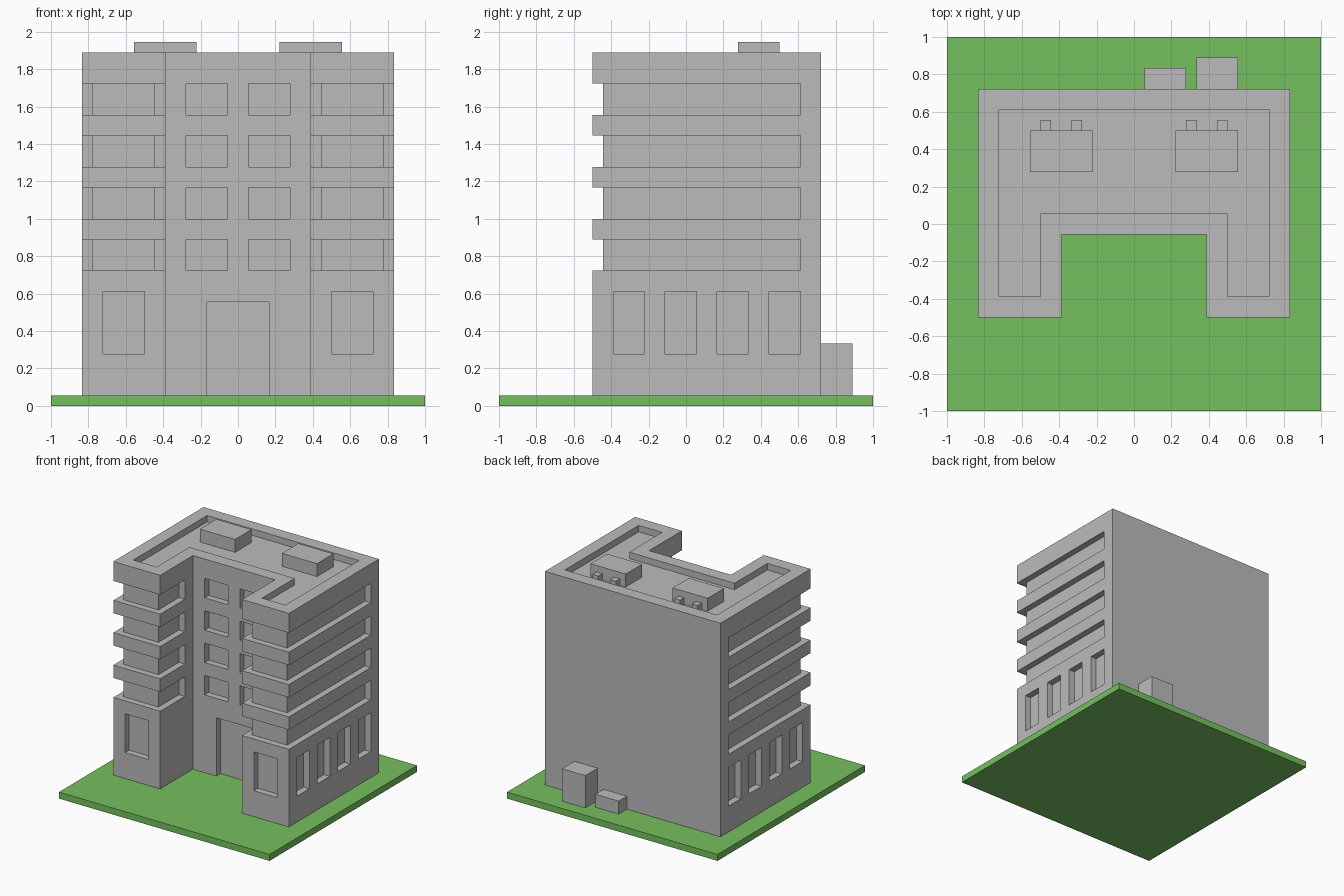
import bpy
import bmesh

if "Cube" in bpy.data.objects:
    bpy.data.objects.remove(bpy.data.objects["Cube"], do_unlink=True)

U = 1 / 18  # design module; all sizes below are whole modules


def material(name, rgb):
    m = bpy.data.materials.new(name)
    m.use_nodes = True
    m.diffuse_color = (*rgb, 1)
    m.node_tree.nodes["Principled BSDF"].inputs["Base Color"].default_value = (*rgb, 1)
    return m


concrete = material("concrete grey", (0.5, 0.5, 0.5))
grass = material("grass green", (0.18, 0.53, 0.115))


def add_prism(bm, outline, z0, z1):
    """Extrude an xy outline from z0 to z1."""
    face = bm.faces.new([bm.verts.new((x * U, y * U, z0 * U)) for x, y in outline])
    top = bmesh.ops.extrude_face_region(bm, geom=[face])["geom"]
    verts = [v for v in top if isinstance(v, bmesh.types.BMVert)]
    bmesh.ops.translate(bm, verts=verts, vec=(0, 0, (z1 - z0) * U))


def add_box(bm, x0, x1, y0, y1, z0, z1):
    add_prism(bm, [(x0, y0), (x1, y0), (x1, y1), (x0, y1)], z0, z1)


def finish(bm, name, mat):
    bmesh.ops.recalc_face_normals(bm, faces=bm.faces[:])
    mesh = bpy.data.meshes.new(name)
    bm.to_mesh(mesh)
    bm.free()
    mesh.materials.append(mat)
    obj = bpy.data.objects.new(name, mesh)
    bpy.context.collection.objects.link(obj)
    return obj


def box(name, mat, *size):
    bm = bmesh.new()
    add_box(bm, *size)
    return finish(bm, name, mat)


def u_outline(x_out, x_in, y_front, y_court, y_back):
    """U-shaped plan: two front wings around an open court."""
    half = [(x_out, y_back), (x_out, y_front), (x_in, y_front), (x_in, y_court)]
    return half + [(-x, y) for x, y in reversed(half)]


# Lawn slab
box("lawn", grass, -18, 18, -18, 18, 0, 1)

# Building body
bm = bmesh.new()
add_prism(bm, u_outline(15, 7, -9, -1, 13), 1, 34)
building = finish(bm, "building", concrete)

# Cutters: roof recess, door, windows and wraparound window bands
bm = bmesh.new()
add_prism(bm, u_outline(13, 9, -7, 1, 11), 33, 36)
add_box(bm, -3, 3, -2, 0, 0, 10)
for s in (-1, 1):
    add_box(bm, 9 * s, 13 * s, -10, -8, 5, 11)
    for y in (-7, -2, 3, 8):
        add_box(bm, 14 * s, 16 * s, y, y + 3, 5, 11)
    band = [(16, -10), (16, 11), (14, 11), (14, -8), (8, -8), (8, -3), (6, -3), (6, -10)]
    for floor in range(4):
        z = 13 + 5 * floor
        add_box(bm, s, 5 * s, -2, 0, z, z + 3)
        add_prism(bm, [(x * s, y) for x, y in band], z, z + 3)
cutter = finish(bm, "opening_cutter", concrete)
cutter.hide_render = True

cut = building.modifiers.new("openings", "BOOLEAN")
cut.operation = "DIFFERENCE"
cut.solver = "EXACT"
cut.object = cutter
bpy.context.view_layer.objects.active = building
bpy.ops.object.modifier_apply(modifier=cut.name)
bpy.data.objects.remove(cutter, do_unlink=True)

# Rooftop units with two small vents each
for side, s in (("right", -1), ("left", 1)):
    box(f"roof_unit_{side}", concrete, 4 * s, 10 * s, 5, 9, 33, 35)
    for i, x in enumerate((5, 8)):
        box(f"roof_vent_{side}_{i + 1}", concrete, x * s, (x + 1) * s, 9, 10, 33, 34)

# Utility boxes against the back wall
box("utility_box_low", concrete, 1, 5, 13, 15, 1, 3)
box("utility_box_tall", concrete, 6, 10, 13, 16, 1, 6)
